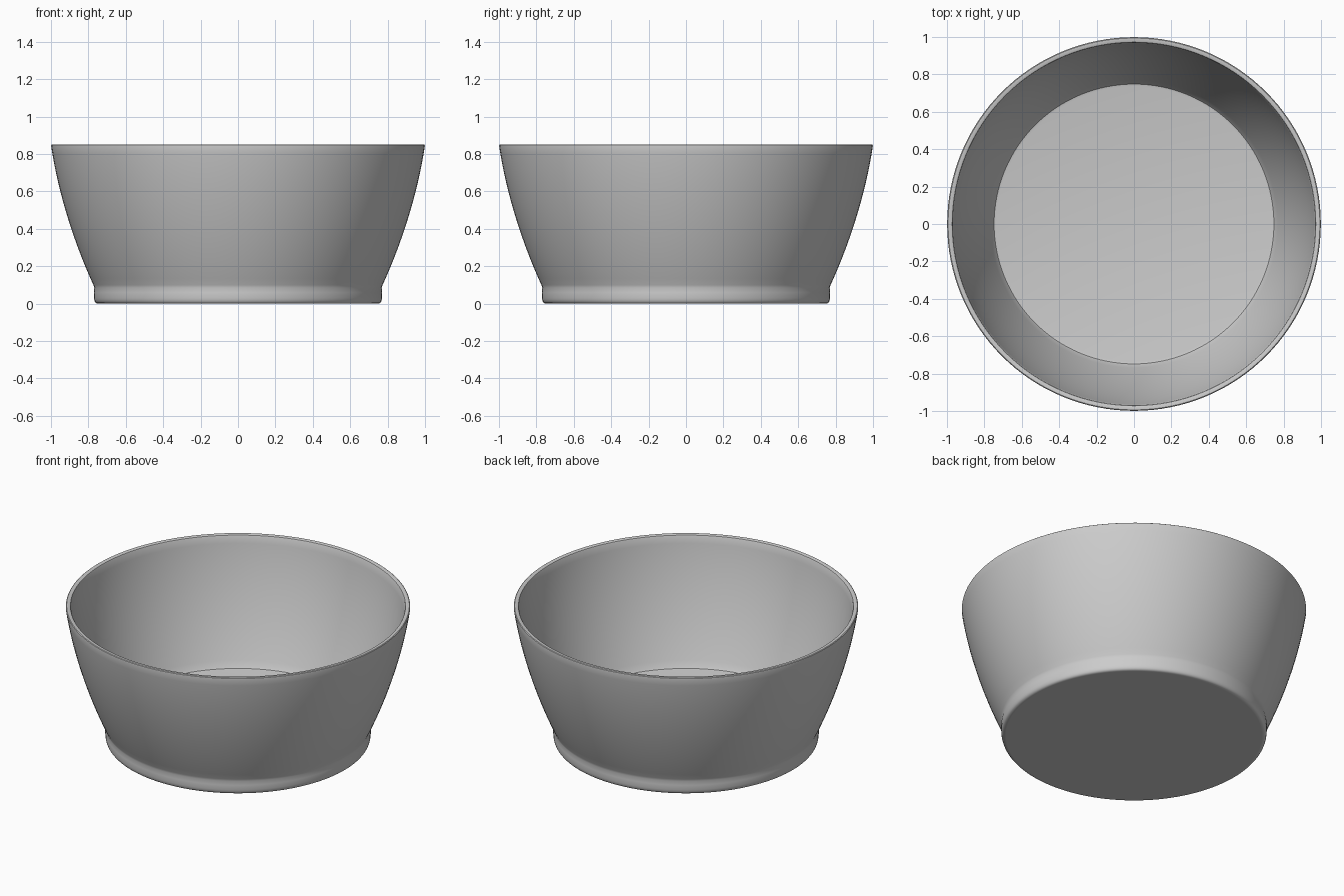
import bpy, bmesh, math
from mathutils import Vector
from mathutils.geometry import interpolate_bezier

if "Cube" in bpy.data.objects:
    bpy.data.objects.remove(bpy.data.objects["Cube"])

SEGMENTS = 128


def curve(p0, p1, p2, p3, n):
    pts = [Vector((r, 0, z)) for r, z in (p0, p1, p2, p3)]
    return [(v.x, v.z) for v in interpolate_bezier(*pts, n)]


def lathe(name, profile):
    bm = bmesh.new()
    verts = [bm.verts.new((r, 0, z)) for r, z in profile]
    edges = [bm.edges.new(pair) for pair in zip(verts, verts[1:])]
    bmesh.ops.spin(bm, geom=verts + edges, axis=(0, 0, 1), cent=(0, 0, 0),
                   angle=math.tau, steps=SEGMENTS, use_merge=True)
    bmesh.ops.remove_doubles(bm, verts=bm.verts, dist=1e-5)
    bmesh.ops.recalc_face_normals(bm, faces=bm.faces)
    mesh = bpy.data.meshes.new(name)
    bm.to_mesh(mesh)
    bm.free()
    obj = bpy.data.objects.new(name, mesh)
    bpy.context.collection.objects.link(obj)
    bpy.context.view_layer.objects.active = obj
    obj.select_set(True)
    bpy.ops.object.shade_smooth_by_angle(angle=math.radians(35))
    return obj


# Foot: flat underside, rounded lower edge, short upright band
foot = [(0, 0), (0.742, 0)] + curve((0.745, 0), (0.762, 0.0), (0.768, 0.01), (0.77, 0.03), 6)
foot += [(0.771, 0.06), (0.768, 0.085)]

# Outer wall swelling up to the rim
outer = curve((0.773, 0.1), (0.87, 0.31), (0.96, 0.58), (0.999, 0.843), 20)

# Thin rim with softened edges
rim = [(0.998, 0.849), (0.994, 0.852), (0.978, 0.852), (0.972, 0.849)]

# Inner wall parallel to the outside, down to the flat floor
inner = curve((0.969, 0.843), (0.932, 0.58), (0.842, 0.31), (0.755, 0.11), 20)
floor = [(0.748, 0.1), (0.735, 0.097), (0, 0.097)]

lathe("bowl", foot + outer + rim + inner + floor)
